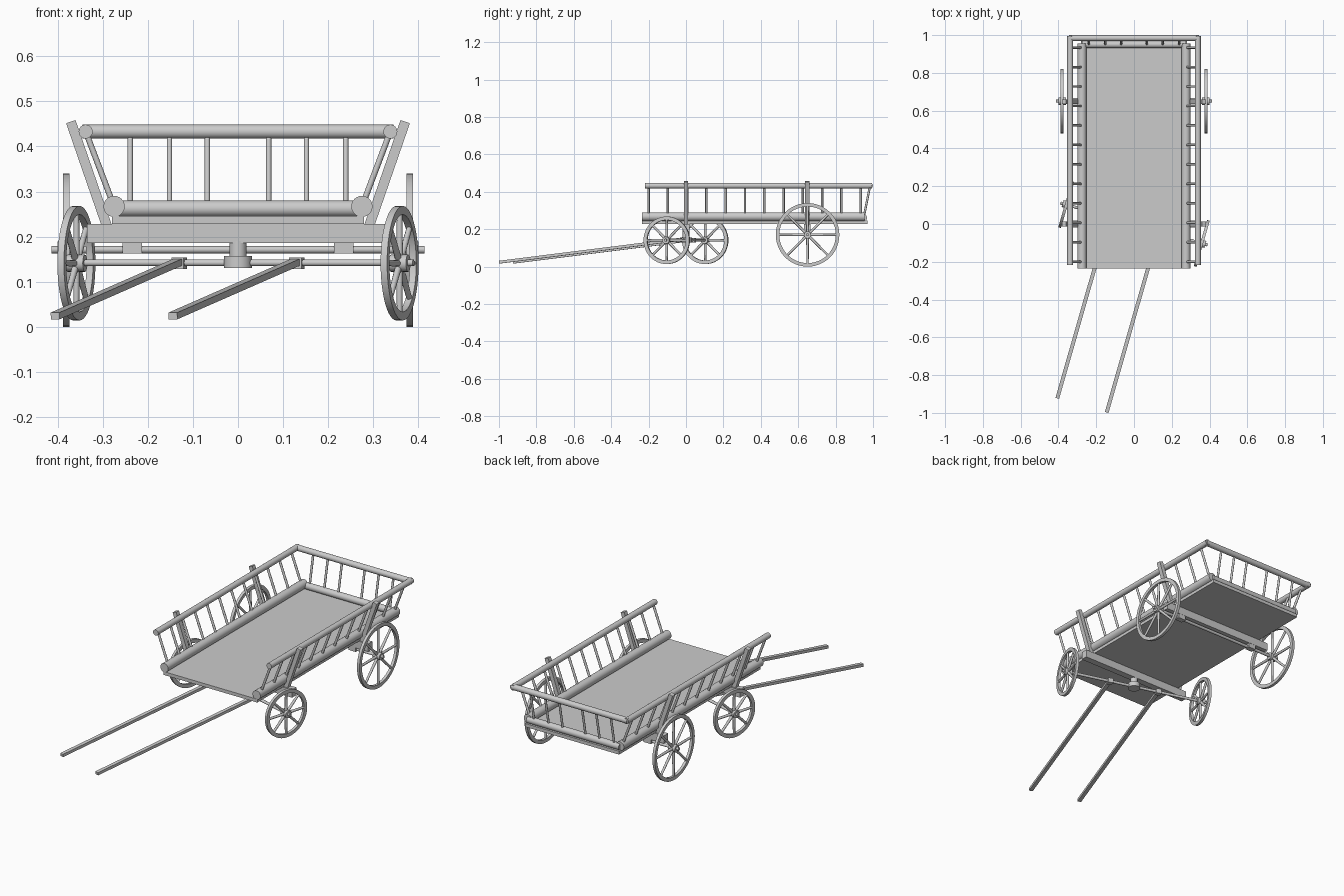
import bpy, bmesh
from math import radians, pi, cos, sin
from mathutils import Vector, Matrix

if "Cube" in bpy.data.objects:
    bpy.data.objects.remove(bpy.data.objects["Cube"])

STEER = Matrix.Rotation(radians(-16), 4, 'Z')   # front gear is turned


def finish(bm, name, matrix=None, smooth=True):
    me = bpy.data.meshes.new(name)
    if matrix:
        bm.transform(matrix)
    bmesh.ops.recalc_face_normals(bm, faces=bm.faces)
    bm.to_mesh(me)
    bm.free()
    ob = bpy.data.objects.new(name, me)
    bpy.context.collection.objects.link(ob)
    if smooth:
        bpy.ops.object.select_all(action='DESELECT')
        ob.select_set(True)
        bpy.context.view_layer.objects.active = ob
        bpy.ops.object.shade_smooth_by_angle(angle=radians(40))
    return ob


def aim(a, b):
    # local z runs from a to b, origin at the middle
    a, b = Vector(a), Vector(b)
    return Matrix.Translation((a + b) / 2) @ (b - a).to_track_quat('Z', 'Y').to_matrix().to_4x4()


def add_rod(bm, a, b, r, seg=16, r2=None):
    bmesh.ops.create_cone(bm, cap_ends=True, segments=seg, radius1=r, radius2=r2 or r,
                          depth=(Vector(b) - Vector(a)).length, matrix=aim(a, b))


def rod(name, a, b, r, seg=24, matrix=None):
    bm = bmesh.new()
    add_rod(bm, a, b, r, seg)
    return finish(bm, name, matrix)


def box(name, centre, size, matrix=None):
    bm = bmesh.new()
    bmesh.ops.create_cube(bm, size=1, matrix=Matrix.Translation(centre) @ Matrix.Diagonal((*size, 1)))
    return finish(bm, name, matrix, False)


def beam(name, a, b, w, h, matrix=None):
    # square-cut bar from a to b
    bm = bmesh.new()
    length = (Vector(b) - Vector(a)).length
    bmesh.ops.create_cube(bm, size=1, matrix=aim(a, b) @ Matrix.Diagonal((w, h, length, 1)))
    return finish(bm, name, matrix, False)


def wheel(name, centre, radius, matrix=None, spokes=8):
    bm = bmesh.new()
    # rim: rectangular section swept round the x axis
    n, t, w = 48, 0.019, 0.0075
    section = [(-w, radius - t), (w, radius - t), (w, radius), (-w, radius)]
    rings = [[bm.verts.new((x, r * cos(2 * pi * i / n), r * sin(2 * pi * i / n))) for x, r in section]
             for i in range(n)]
    for i in range(n):
        p, q = rings[i], rings[(i + 1) % n]
        for j in range(4):
            k = (j + 1) % 4
            bm.faces.new((p[j], p[k], q[k], q[j]))
    # hub and spokes
    add_rod(bm, (-0.02, 0, 0), (0.02, 0, 0), 0.019, 20)
    for i in range(spokes):
        a = 2 * pi * i / spokes
        d = Vector((0, cos(a), sin(a)))
        add_rod(bm, d * 0.012, d * (radius - 0.012), 0.0075, 10, 0.006)
    m = Matrix.Translation(centre)
    return finish(bm, name, (matrix @ m) if matrix else m)


# floor
box("floor", (0, 0.367, 0.237), (0.56, 1.205, 0.018))

# side frames
for s, side in ((-1, "left"), (1, "right")):
    rod(side + "_lower_rail", (s * 0.275, -0.235, 0.267), (s * 0.275, 0.955, 0.267), 0.0235)
    rod(side + "_upper_rail", (s * 0.338, -0.218, 0.433), (s * 0.338, 0.994, 0.433), 0.0155)
    for i in range(12):
        y = -0.2 + 0.1031 * i
        rod(side + "_spindle", (s * 0.275, y, 0.267), (s * 0.338, y, 0.433), 0.0065, 12)
    for y in (0.0, 0.648):
        beam(side + "_stake", (s * 0.288, y, 0.215), (s * 0.371, y, 0.455), 0.024, 0.022)

# tail frame
rod("tail_lower_rail", (-0.275, 0.95, 0.262), (0.275, 0.95, 0.262), 0.018)
rod("tail_upper_rail", (-0.345, 0.984, 0.433), (0.345, 0.984, 0.433), 0.0155)
for x in (0.068, 0.152, 0.239):
    for s in (-1, 1):
        rod("tail_spindle", (s * x, 0.95, 0.262), (s * x, 0.984, 0.433), 0.006, 12)

# bolsters under the floor
for y, n in ((0.0, "front"), (0.648, "rear")):
    box(n + "_bolster", (0, y, 0.207), (0.67, 0.036, 0.042))

# rear axle, its blocks and wheels
rod("rear_axle", (-0.414, 0.65, 0.171), (0.414, 0.65, 0.171), 0.008, 16)
for s in (-1, 1):
    box("rear_axle_block", (s * 0.235, 0.65, 0.175), (0.043, 0.03, 0.026))
    wheel("rear_wheel", (s * 0.381, 0.65, 0.17), 0.17)

# steered front gear
rod("pivot_post", (0, 0, 0.15), (0, 0, 0.19), 0.019)
rod("pivot_block", (0, 0, 0.13), (0, 0, 0.157), 0.031)
rod("front_axle", (-0.405, 0, 0.142), (0.405, 0, 0.142), 0.0075, 16, STEER)
for s in (-1, 1):
    wheel("front_wheel", (s * 0.373, 0, 0.141), 0.127, STEER)
    box("shaft_bracket", (s * 0.136, 0, 0.141), (0.028, 0.026, 0.026), STEER)
    beam("shaft", (s * 0.136, -0.005, 0.144), (s * 0.136, -0.998, 0.024), 0.02, 0.015, STEER)
